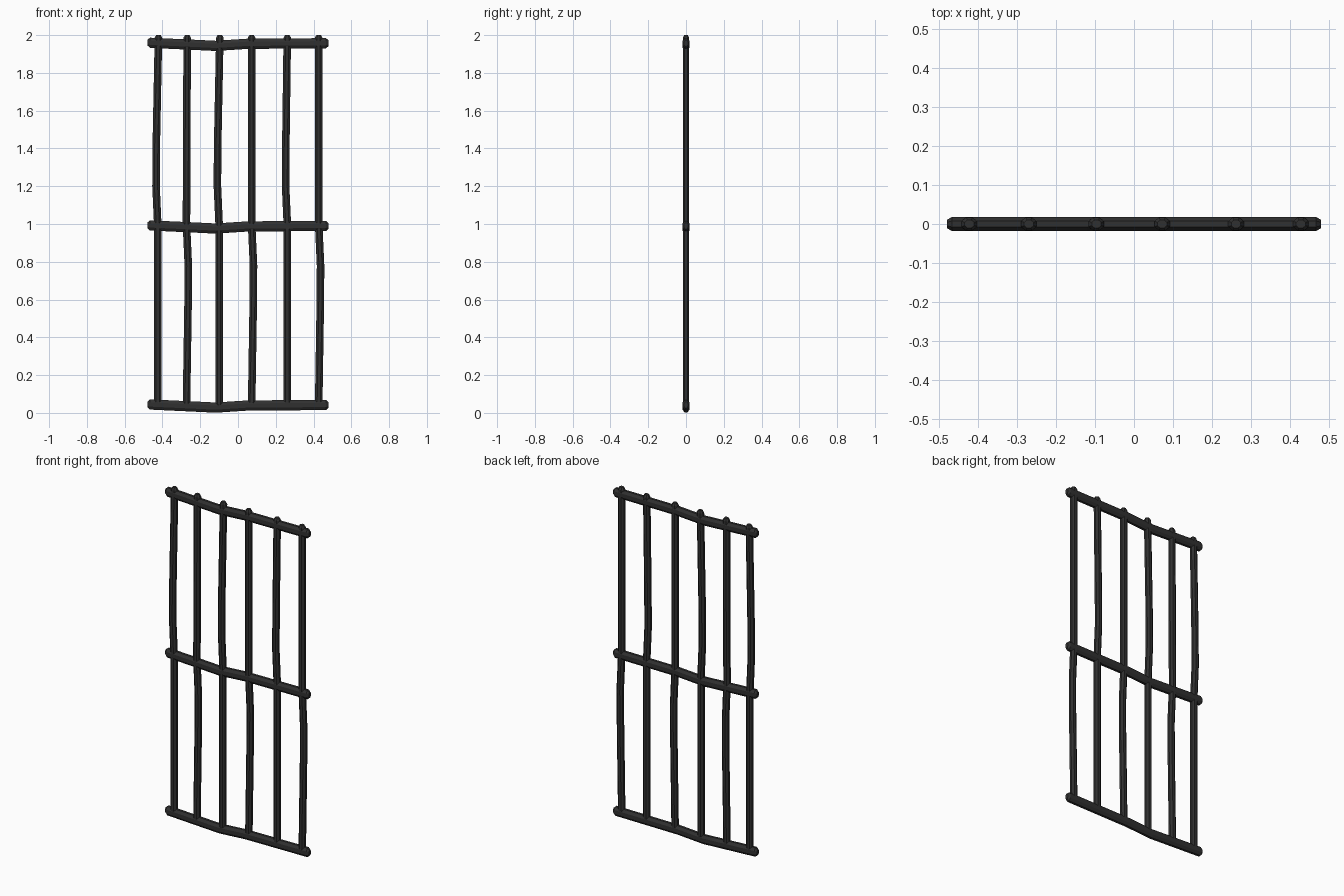
import bpy, bmesh, math
from mathutils import Vector

if "Cube" in bpy.data.objects:
    bpy.data.objects.remove(bpy.data.objects["Cube"])

iron = bpy.data.materials.new("dark_iron")
iron.diffuse_color = (0.03, 0.03, 0.03, 1)
iron.use_nodes = True
iron.node_tree.nodes["Principled BSDF"].inputs["Base Color"].default_value = iron.diffuse_color


def bar(name, path, along, half_w, half_d, cap):
    """Octagonal bar through (x, z) points, with chamfered ends."""
    pts = [Vector((x, 0, z)) for x, z in path]
    side = Vector((0, 0, 1)) if along == 'X' else Vector((1, 0, 0))
    a = (pts[1] - pts[0]).normalized() * cap
    b = (pts[-1] - pts[-2]).normalized() * cap
    rings = [(pts[0], 0.6), (pts[0] + a, 1)]
    rings += [(p, 1) for p in pts[1:-1]]
    rings += [(pts[-1] - b, 1), (pts[-1], 0.6)]
    k = 1 / math.cos(math.pi / 8)
    bm = bmesh.new()
    loops = []
    for p, s in rings:
        loop = []
        for i in range(8):
            t = math.tau * (i + 0.5) / 8
            off = side * math.cos(t) * half_w + Vector((0, 1, 0)) * math.sin(t) * half_d
            loop.append(bm.verts.new(p + off * k * s))
        loops.append(loop)
    for l0, l1 in zip(loops, loops[1:]):
        for i in range(8):
            j = (i + 1) % 8
            bm.faces.new((l0[i], l0[j], l1[j], l1[i]))
    bm.faces.new(loops[0])
    bm.faces.new(loops[-1])
    bmesh.ops.recalc_face_normals(bm, faces=bm.faces)
    me = bpy.data.meshes.new(name)
    bm.to_mesh(me)
    bm.free()
    me.materials.append(iron)
    bpy.context.collection.objects.link(bpy.data.objects.new(name, me))


# Horizontal rails, sagging slightly left of centre
for name, z in (("bottom_rail", 0.042), ("middle_rail", 0.99), ("top_rail", 1.957)):
    path = [(-0.478, z + 0.003), (-0.2, z - 0.01), (-0.12, z - 0.014),
            (0.05, z - 0.003), (0.478, z)]
    bar(name, path, 'X', 0.027, 0.018, 0.012)

# Upright bars, alternately bent left in the upper half and right in the lower half
for i, x in enumerate((-0.425, -0.273, -0.1, 0.072, 0.261, 0.427)):
    if i % 2 == 0:
        bend = [(x, 1.0), (x - 0.009, 1.2), (x - 0.008, 1.4)]
    else:
        bend = [(x + 0.009, 0.6), (x + 0.01, 0.78), (x, 1.0)]
    top = x + (0.004 if i < 3 else 0)
    bar(f"upright_bar_{i + 1}", [(x, 0.03)] + bend + [(top, 2.0)], 'Z', 0.02, 0.017, 0.014)
